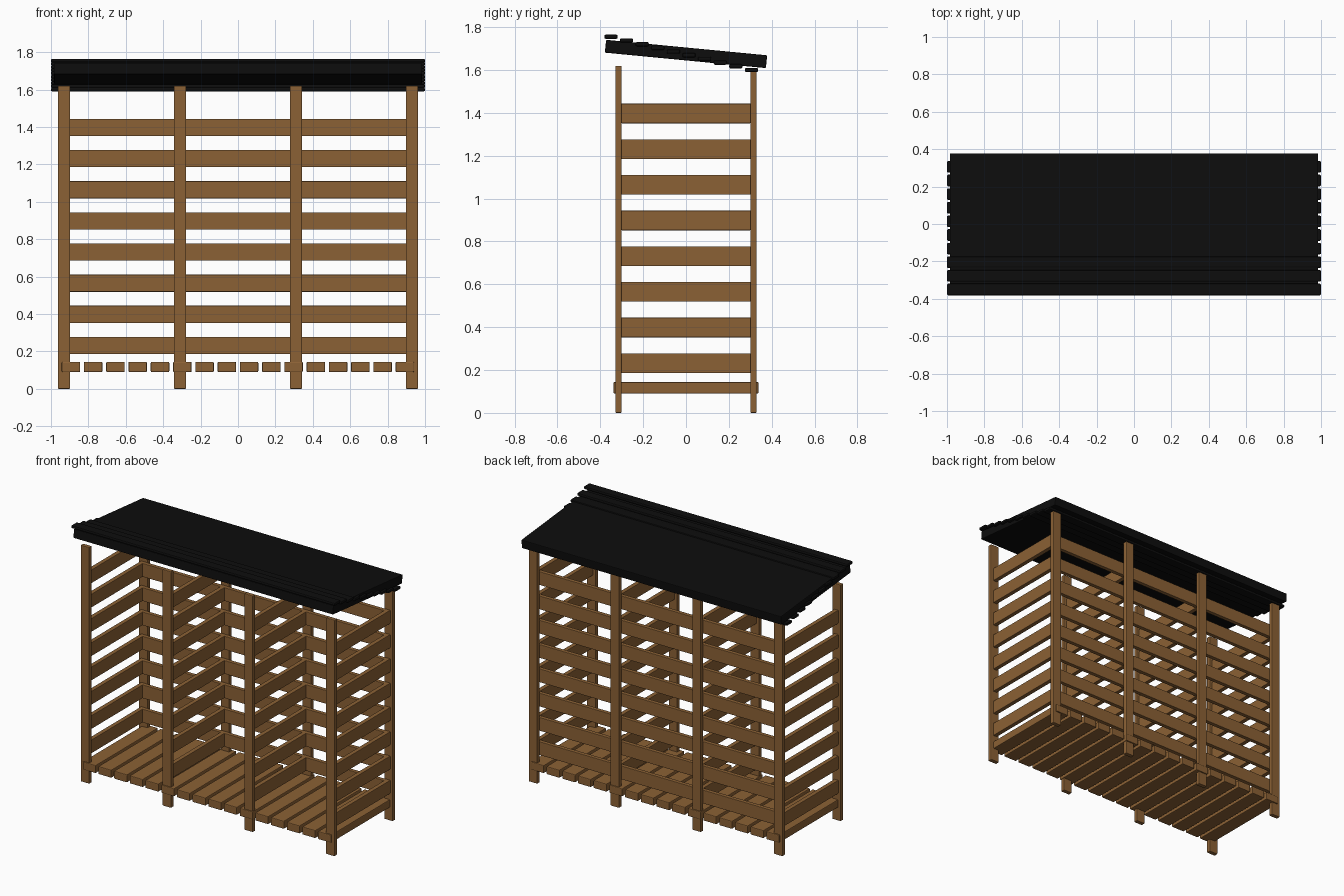
import bpy
from math import atan

cube = bpy.data.objects.get("Cube")
if cube:
    bpy.data.objects.remove(cube)


def material(name, rgb):
    m = bpy.data.materials.new(name)
    m.use_nodes = True
    m.diffuse_color = (*rgb, 1)
    m.node_tree.nodes["Principled BSDF"].inputs["Base Color"].default_value = (*rgb, 1)
    return m


wood = material("brown_wood", (0.26, 0.12, 0.035))
felt = material("black_roofing", (0.004, 0.004, 0.004))


def board(name, center, size, mat, bevel=0.005, tilt=0):
    bpy.ops.mesh.primitive_cube_add(size=1, location=center)
    ob = bpy.context.object
    ob.name = name
    ob.scale = size
    bpy.ops.object.transform_apply(location=False, rotation=False, scale=True)
    ob.rotation_euler.x = tilt
    ob.data.materials.append(mat)
    b = ob.modifiers.new("Soft edges", 'BEVEL')
    b.width = bevel
    b.segments = 2
    return ob


post_x = (-0.93, -0.31, 0.31, 0.93)
slat_z = [0.232 + 0.1665 * i for i in range(8)]

# Posts, front row slightly taller than the back row
for x in post_x:
    for label, y, top in (("front", -0.315, 1.62), ("back", 0.315, 1.6)):
        board(label + "_post", (x, y, top / 2), (0.066, 0.03, top), wood)

# Slatted end walls and partitions
for x in post_x:
    for z in slat_z:
        board("side_slat", (x, 0, z), (0.03, 0.604, 0.092), wood, 0.003)

# Slatted back wall
for z in slat_z:
    board("back_slat", (0, 0.287, z), (1.86, 0.028, 0.092), wood, 0.003)

# Floor planks
for i in range(16):
    board("floor_plank", (-0.893 + 0.119 * i, 0, 0.117), (0.099, 0.676, 0.054), wood)

# Sloping roof slab
board("roof_slab", (0, 0, 1.675), (1.97, 0.755, 0.06), felt, 0.005, -atan(0.096))

# Stepped roof boards running lengthwise through the slab
for i in range(10):
    board("roof_board", (0, -0.35 + 0.0728 * i, 1.755 - 0.0172 * i),
          (2, 0.062, 0.02), felt, 0.007)
